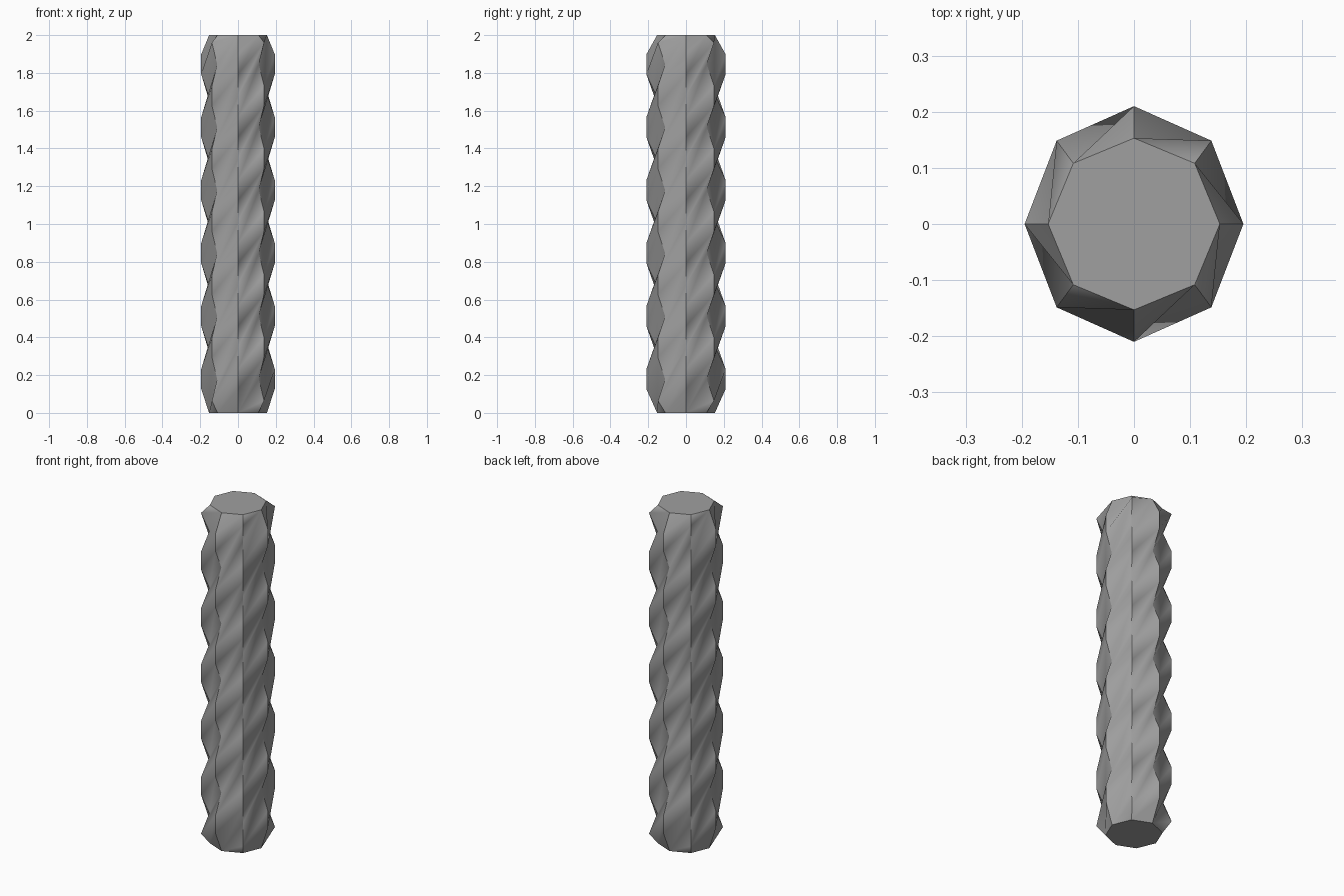
import bpy, bmesh, math

cube = bpy.data.objects.get("Cube")
if cube:
    bpy.data.objects.remove(cube, do_unlink=True)

SIDES, HEIGHT = 8, 2.0
PITCH = 1 / 3            # height between neighbouring grooves
RISE = PITCH / 2         # climb of the thread per side
START = 0.012
CAP_R = 0.153
# thread profile: height offset, x radius, y radius
PROFILE = [(0.0, 0.156, 0.156), (0.115, 0.195, 0.21), (0.219, 0.195, 0.21)]


def thread_point(k, j):
    """Point j of the thread profile on side k, flattened onto the end caps."""
    turn, i = divmod(j, 3)
    dz, rx, ry = PROFILE[i]
    z = START + turn * PITCH + k * RISE + dz
    if z < 0.02 or z > HEIGHT - 0.02:
        z = 0.0 if z < 1 else HEIGHT
        rx = ry = CAP_R
    a = math.tau * k / SIDES
    return rx * math.cos(a), ry * math.sin(a), z


# Twisted rod: one helical strip of faces per side
bm = bmesh.new()
for k in range(SIDES):
    for j in range(-18, 24):
        corners = [(k, j), (k + 1, j), (k + 1, j + 1), (k, j + 1)]
        bm.faces.new([bm.verts.new(thread_point(*c)) for c in corners])
bmesh.ops.remove_doubles(bm, verts=bm.verts, dist=0.001)
bmesh.ops.delete(bm, geom=[e for e in bm.edges if not e.link_faces
                           and abs(e.verts[0].co.z - e.verts[1].co.z) > 1], context='EDGES')

# Flat end caps
for z in (0.0, HEIGHT):
    ring = [v for v in bm.verts if abs(v.co.z - z) < 1e-4]
    ring.sort(key=lambda v: math.atan2(v.co.y, v.co.x))
    bm.faces.new(ring)
bmesh.ops.recalc_face_normals(bm, faces=bm.faces)

# Smooth along the grooves, crisp along the upright corners and cap rims
for f in bm.faces:
    f.smooth = True
for e in bm.edges:
    a, b = (v.co for v in e.verts)
    upright = abs(math.atan2(a.x * b.y - a.y * b.x, a.x * b.x + a.y * b.y)) < 0.1
    rim = abs(a.z - b.z) < 1e-4 and (a.z < 1e-4 or a.z > HEIGHT - 1e-4)
    e.smooth = not (upright or rim)

mesh = bpy.data.meshes.new("twisted_rod")
bm.to_mesh(mesh)
bm.free()
rod = bpy.data.objects.new("twisted_rod", mesh)
bpy.context.collection.objects.link(rod)

# Grey metal
mat = bpy.data.materials.new("grey")
mat.use_nodes = True
colour = (0.35, 0.35, 0.35, 1.0)
mat.diffuse_color = colour
mat.node_tree.nodes["Principled BSDF"].inputs["Base Color"].default_value = colour
mesh.materials.append(mat)
